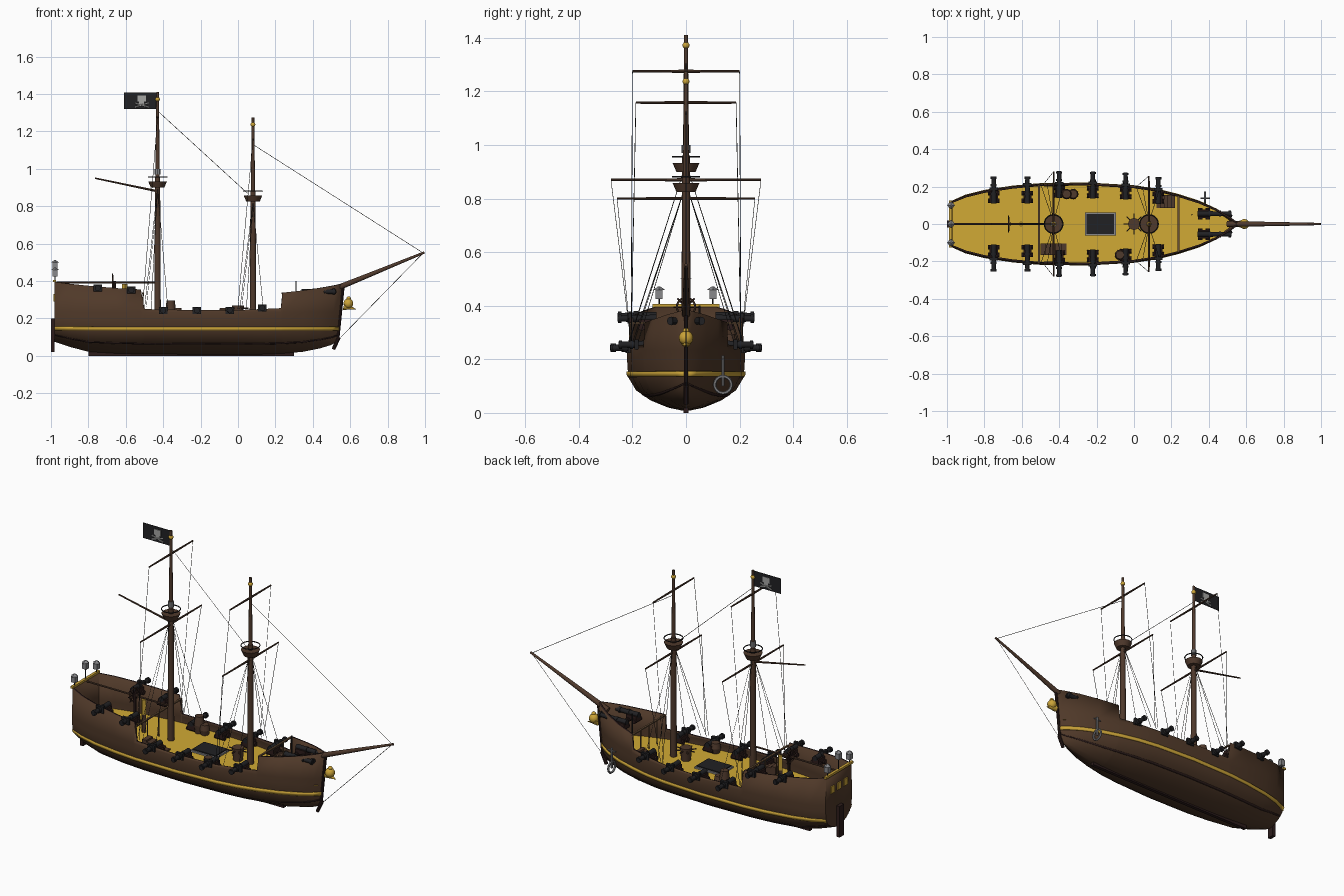
import bpy, bmesh, math
from mathutils import Vector, Matrix

if "Cube" in bpy.data.objects:
    bpy.data.objects.remove(bpy.data.objects["Cube"])


def material(name, r, g, b):
    m = bpy.data.materials.new(name)
    m.use_nodes = True
    m.diffuse_color = (r, g, b, 1)
    m.node_tree.nodes["Principled BSDF"].inputs["Base Color"].default_value = (r, g, b, 1)
    return m


HULL = material("hull brown", .08, .041, .022)
SPAR = material("spar brown", .078, .041, .025)
RAIL = material("rail brown", .14, .08, .04)
DARK = material("keel dark brown", .026, .012, .011)
GOLD = material("gold trim", .6, .37, .04)
DECK = material("deck yellow", .64, .4, .035)
BLACK = material("iron black", .015, .015, .017)
ROPE = material("rope charcoal", .03, .028, .026)
GREY = material("steel grey", .25, .25, .26)
BONE = material("emblem grey", .38, .38, .37)


def finish(bm, name, mat, smooth=True, solid=0):
    me = bpy.data.meshes.new(name)
    bm.to_mesh(me)
    bm.free()
    ob = bpy.data.objects.new(name, me)
    bpy.context.collection.objects.link(ob)
    me.materials.append(mat)
    if solid:
        mod = ob.modifiers.new("thickness", 'SOLIDIFY')
        mod.thickness, mod.offset = solid, -1
    if smooth:
        bpy.ops.object.select_all(action='DESELECT')
        bpy.context.view_layer.objects.active = ob
        ob.select_set(True)
        bpy.ops.object.shade_smooth_by_angle(angle=math.radians(35))
    return ob


def add_rod(bm, a, b, r1, r2=None, n=10):
    a, b = Vector(a), Vector(b)
    d = b - a
    m = Matrix.Translation((a + b) / 2) @ d.to_track_quat('Z', 'Y').to_matrix().to_4x4()
    bmesh.ops.create_cone(bm, cap_ends=True, segments=n, radius1=r1,
                          radius2=r1 if r2 is None else r2, depth=d.length, matrix=m)


def add_box(bm, c, s):
    bmesh.ops.create_cube(bm, size=1, matrix=Matrix.Translation(c) @ Matrix.Diagonal((*s, 1)))


def rod(name, a, b, r1, r2, mat, n=10):
    bm = bmesh.new()
    add_rod(bm, a, b, r1, r2, n)
    finish(bm, name, mat)


def box(name, c, s, mat):
    bm = bmesh.new()
    add_box(bm, c, s)
    finish(bm, name, mat, False)


def ball(name, c, r, mat):
    bm = bmesh.new()
    bmesh.ops.create_uvsphere(bm, u_segments=14, v_segments=8, radius=r, matrix=Matrix.Translation(c))
    finish(bm, name, mat)


def ring(name, c, r, t, mat, rot=(0, 0, 0)):
    bpy.ops.mesh.primitive_torus_add(location=c, rotation=rot, major_radius=r, minor_radius=t,
                                     major_segments=24, minor_segments=6)
    ob = bpy.context.object
    ob.name = name
    ob.data.materials.append(mat)


# Hull stations: x, half width, keel height, rail height
STATIONS = [(-.98, .12, .075, .395), (-.9, .155, .048, .385), (-.8, .18, .022, .375),
            (-.65, .203, .013, .362), (-.52, .215, .01, .355), (-.5, .216, .01, .25),
            (-.25, .22, .008, .245), (0, .205, .008, .245), (.12, .187, .008, .25),
            (.23, .16, .012, .255), (.24, .157, .012, .338), (.35, .122, .022, .35),
            (.45, .078, .04, .365), (.52, .035, .058, .377), (.56, .003, .075, .385)]
# Cross-section: height fraction up to z = 0.2, width fraction
SECTION = [(1, 1), (.65, .98), (.4, .85), (.2, .6), (.06, .3), (0, .05)]


def station(x):
    for a, b in zip(STATIONS, STATIONS[1:]):
        if x <= b[0]:
            t = (x - a[0]) / (b[0] - a[0])
            return [p + (q - p) * t for p, q in zip(a, b)]
    return STATIONS[-1]


def rake(x, z):
    return x + .1 * (z - .38) * max(0, (x - .2) / .36) ** 3


def half(x, z):
    _, w, k, _ = station(x)
    f = (z - k) / (.2 - k)
    for (f1, y1), (f0, y0) in zip(SECTION, SECTION[1:]):
        if f0 <= f <= f1:
            return w * (y0 + (y1 - y0) * (f - f0) / (f1 - f0))
    return w


# Hull shell with dark rail edge
bm = bmesh.new()
rings = []
for x, w, k, t in STATIONS:
    side = [(w * .98, t), (w, .235)] + [(w * y, k + (.2 - k) * f) for f, y in SECTION]
    pts = side + [(-y, z) for y, z in reversed(side)]
    rings.append([bm.verts.new((rake(x, z), y, z)) for y, z in pts])
for a, b in zip(rings, rings[1:]):
    for i in range(len(a) - 1):
        bm.faces.new((a[i], b[i], b[i + 1], a[i + 1]))
bm.faces.new(rings[0])
bm.faces.new(rings[-1][::-1])
hull = finish(bm, "hull", HULL, solid=.01)
hull.data.materials.append(DARK)
hull.modifiers["thickness"].material_offset_rim = 1


def band(name, heights, off, mat):
    bm = bmesh.new()
    for s in (1, -1):
        prev = None
        for st in STATIONS:
            row = [bm.verts.new((rake(st[0], z) + .004 * (st[0] > .5), s * (half(st[0], z) + off), z))
                   for z in heights(st[2])]
            if prev:
                f = [prev[0], row[0], row[1], prev[1]]
                bm.faces.new(f[::-s])
            prev = row
    finish(bm, name, mat, solid=.008)


band("gold_stripe", lambda k: (.135, .155), .005, GOLD)
band("lower_wale", lambda k: (k + .27 * (.2 - k), k + .31 * (.2 - k)), .002, DARK)

# Deck
bm = bmesh.new()
xs = [-.973 + 1.5 * i / 40 for i in range(41)]
pts = [(x, -max(.002, station(x)[1] - .008), .197) for x in xs]
pts += [(x, -y, z) for x, y, z in reversed(pts)]
bm.faces.new([bm.verts.new(p) for p in pts])
finish(bm, "deck", DECK, False)

# Cross railings
for name, x, w in (("quarter", -.508, .208), ("fore", .238, .15)):
    bm = bmesh.new()
    add_box(bm, (x, 0, .335), (.01, 2 * w, .007))
    for i in range(5):
        add_rod(bm, (x, w * (i / 2 - 1), .197), (x, w * (i / 2 - 1), .335), .003, n=6)
    finish(bm, name + "_railing", RAIL)

# Keel, stem, rudder and stern trim
box("keel", (-.25, 0, .011), (1.1, .02, .022), DARK)
rod("stem", (.562, 0, .37), (.535, 0, .1), .008, .008, DARK)
rod("forefoot", (.54, 0, .1), (.51, 0, .035), .01, .01, DARK)
box("rudder", (-.99, 0, .11), (.02, .04, .18), DARK)
box("taffrail", (-.98, 0, .4), (.016, .25, .012), GOLD)
for y in (-.06, 0, .06):
    box("stern_window", (-.982, y, .31), (.008, .034, .04), GOLD)
for y, z in ((-.1, .442), (0, .482), (.1, .442)):
    box("lantern", (-.978, y, z), (.026, .026, .035), GREY)
    rod("lantern_cap", (-.978, y, z + .017), (-.978, y, z + .03), .022, .004, GREY, 4)
    rod("lantern_post", (-.978, y, .4), (-.978, y, z), .003, .003, BLACK, 6)


# Masts with crow's nests, yards and rigging
def ropes(name, lines):
    bm = bmesh.new()
    for a, b in lines:
        add_rod(bm, a, b, .0013, n=4)
    finish(bm, name, ROPE, False)


for name, x, top, nest, yards in (("main", -.43, 1.41, .9, ((1.275, .2), (.87, .28))),
                                  ("fore", .08, 1.275, .825, ((1.158, .187), (.8, .257)))):
    rod(name + "_lower_mast", (x, 0, .19), (x, 0, nest + .06), .018, .014, SPAR, 14)
    rod(name + "_upper_mast", (x, 0, nest), (x, 0, top), .012, .007, SPAR, 12)
    ball(name + "_mast_ball", (x, 0, top - .038), .013, GOLD)
    rod(name + "_nest", (x, 0, nest), (x, 0, nest + .033), .036, .05, SPAR, 16)
    ring(name + "_nest_rail", (x, 0, nest + .056), .05, .003, BLACK)
    for z, w in yards:
        for s in (1, -1):
            rod(name + "_yard", (x, 0, z), (x, s * w, z), .006, .004, SPAR, 8)
    lines = []
    (zu, wu), (zl, wl) = yards
    for s in (1, -1):
        lines.append(((x, s * wu, zu), (x - .08, s * .205, .26)))
        lines.append(((x, s * wl, zl), (x - .06, s * .205, .26)))
        for dx in (-.07, -.035, .055):
            lines.append(((x, s * .01, nest), (x + dx, s * station(x + dx)[1], .25)))
    ropes(name + "_rigging", lines)
ropes("stays", [((-.43, 0, 1.31), (.05, 0, .87)), ((.08, 0, 1.13), (.99, 0, .55)),
                ((.99, 0, .55), (.55, 0, .1))])
rod("mast_lamp", (-.43, 0, .97), (-.43, 0, 1.0), .017, .017, GREY)
rod("gaff", (-.43, 0, .88), (-.765, 0, .95), .006, .004, SPAR, 8)
rod("boom", (-.43, 0, .392), (-.97, 0, .392), .005, .005, SPAR, 8)
rod("bowsprit", (.5, 0, .35), (.997, 0, .553), .016, .006, SPAR, 12)

# Flag with emblem plates
box("flag", (-.52, 0, 1.365), (.18, .003, .088), BLACK)
bm = bmesh.new()
add_box(bm, (-.515, 0, 1.377), (.044, .008, .032))
add_box(bm, (-.515, 0, 1.355), (.026, .008, .016))
for s in (1, -1):
    add_rod(bm, (-.515 - s * .036, 0, 1.33), (-.515 + s * .036, 0, 1.352), .0045, n=6)
finish(bm, "flag_emblem", BONE, False)

# Figurehead
ball("figurehead_body", (.59, 0, .28), .027, GOLD)
ball("figurehead_head", (.592, 0, .306), .012, GOLD)
rod("figurehead_point", (.565, 0, .265), (.63, 0, .25), .02, .001, GOLD)


# Cannons, built along +x and turned outward
def cannon(pos, angle, length):
    bm = bmesh.new()
    add_rod(bm, (-length, 0, 0), (0, 0, 0), .015, .011, 12)
    for x in (-length * .65, -length / 3, -.008):
        add_rod(bm, (x - .006, 0, 0), (x + .006, 0, 0), .016, n=12)
    carriage = bmesh.new()
    back = .035 - length
    add_box(carriage, (back, 0, -.016), (.065, .044, .026))
    for x in (back - .02, back + .02):
        add_rod(carriage, (x, -.031, -.032), (x, .031, -.032), .013, n=10)
    for part, name, mat in ((bm, "cannon", BLACK), (carriage, "cannon_carriage", DARK)):
        part.transform(Matrix.Translation(pos) @ Matrix.Rotation(angle, 4, 'Z'))
        finish(part, name, mat)


for x, z, reach in ((-.75, .362, .255), (-.57, .352, .255), (-.4, .243, .283),
                    (-.22, .243, .281), (-.045, .243, .275), (.13, .255, .252)):
    for s in (1, -1):
        cannon((x, s * reach, z), s * math.pi / 2, .145)
        box("gun_port", (x, s * station(x)[1], z), (.046, .016, .038), BLACK)
for s in (1, -1):
    cannon((.52, s * .055, .343), 0, .18)
    rod("hawse_hole", (.508, s * .035, .343), (.516, s * .053, .343), .013, .013, BLACK)

# Hatch, wheel, binnacle and capstan
box("hatch_frame", (-.18, 0, .2), (.165, .125, .012), GREY)
box("hatch_cover", (-.18, 0, .204), (.148, .108, .016), BLACK)
rod("wheel_post", (-.66, 0, .197), (-.66, 0, .4), .008, .008, DARK, 8)
ring("wheel_rim", (-.67, 0, .395), .034, .004, SPAR, (0, math.pi / 2, 0))
rod("binnacle_base", (-.605, 0, .197), (-.605, 0, .3), .014, .014, SPAR, 4)
rod("binnacle", (-.605, 0, .3), (-.605, 0, .385), .015, .015, GOLD, 4)
rod("capstan", (0, 0, .195), (0, 0, .27), .026, .032, SPAR, 12)
wheel, bars = bmesh.new(), bmesh.new()
for i in range(4):
    c, s = math.cos(i * math.pi / 4), math.sin(i * math.pi / 4)
    add_rod(wheel, (-.67, c * .046, .395 + s * .046), (-.67, -c * .046, .395 - s * .046), .003, n=6)
    add_rod(bars, (c * .055, s * .055, .255), (-c * .055, -s * .055, .255), .004, n=6)
finish(wheel, "wheel_spokes", DARK)
finish(bars, "capstan_bars", SPAR)

# Barrels and stairs
for x, y, h in ((-.36, .16, .1), (-.325, .16, .06), (-.075, -.165, .06)):
    rod("barrel_base", (x, y, .195), (x, y, .195 + h / 2), .022, .028, SPAR, 12)
    rod("barrel_top", (x, y, .195 + h / 2), (x, y, .195 + h), .028, .022, SPAR, 12)
for name, x, y, run, w in (("quarter_stairs", -.5, -.135, .14, .06), ("fore_stairs", .22, .12, -.1, .07)):
    bm = bmesh.new()
    for i in range(5):
        h = .01 * (5 - i)
        add_box(bm, (x + run * (i + .5) / 5, y, .195 + h / 2), (abs(run) / 5, w, h))
    finish(bm, name, SPAR, False)

# Anchor and swivel post
rod("anchor_shank", (.38, .138, .1), (.38, .138, .215), .006, .006, GREY, 8)
ring("anchor_ring", (.38, .138, .105), .031, .006, GREY, (0, math.pi / 2, 0))
rod("anchor_stock", (.355, .138, .2), (.405, .138, .2), .004, .004, GREY, 6)
rod("swivel_post", (.31, .05, .197), (.31, .05, .4), .004, .004, BLACK, 6)
